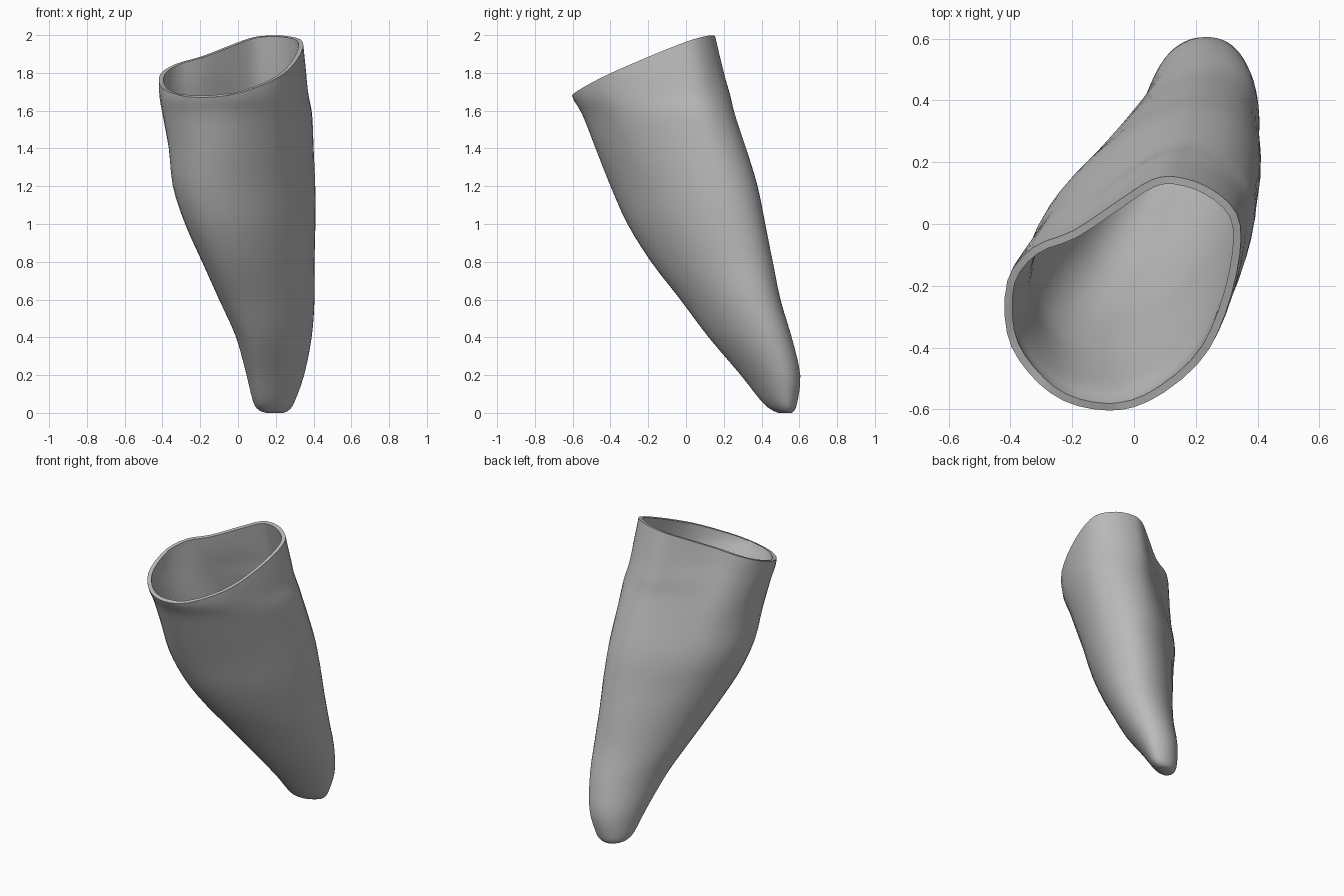
import bpy, bmesh
from math import sin, cos, pi
from mathutils import Vector

if "Cube" in bpy.data.objects:
    bpy.data.objects.remove(bpy.data.objects["Cube"])

grey = bpy.data.materials.new("plain grey")
grey.use_nodes = True
colour = (0.5, 0.5, 0.5, 1)
grey.diffuse_color = colour
grey.node_tree.nodes["Principled BSDF"].inputs["Base Color"].default_value = colour

# Mouth outline (x, y), counter-clockwise from the left
outline = [(-.41, -.2), (-.41, -.36), (-.34, -.48), (-.22, -.58), (-.08, -.61),
           (.04, -.58), (.19, -.46), (.28, -.3), (.335, -.1), (.33, .04),
           (.24, .13), (.13, .165), (.05, .15), (-.05, .08), (-.2, -.03), (-.33, -.09)]

# Height, then left, right, front and back limits of the section
levels = [(0, .15, .24, .49, .56), (.015, .11, .27, .455, .575), (.06, .08, .3, .4, .59),
          (.2, .045, .35, .29, .605), (.4, -.01, .39, .12, .56), (.6, -.1, .405, -.03, .5),
          (.8, -.19, .405, -.185, .46), (1, -.28, .41, -.31, .42), (1.2, -.345, .41, -.4, .38),
          (1.4, -.365, .4, -.48, .32), (1.58, -.395, .39, -.55, .26), (1.68, -.41, .37, -.605, .235),
          (1.8, -.41, .355, -.615, .2), (2.05, -.4, .33, -.61, .14)]


def smooth_path(points, steps, closed):
    """Sample a smooth curve through the points."""
    pts = [Vector(p) for p in points]
    n = len(pts)
    at = (lambda i: pts[i % n]) if closed else (lambda i: pts[max(0, min(n - 1, i))])
    result = []
    for i in range(n if closed else n - 1):
        a, b, c, d = (at(i + k) for k in (-1, 0, 1, 2))
        for s in range(steps):
            t = s / steps
            result.append(b + (c - a) * (t / 2) + (a * 2 - b * 5 + c * 4 - d) * (t * t / 2)
                          + (b * 3 - a - c * 3 + d) * (t ** 3 / 2))
    return result if closed else result + [pts[-1]]


# Mouth shape scaled to a unit box
lo = [min(p[k] for p in outline) for k in (0, 1)]
hi = [max(p[k] for p in outline) for k in (0, 1)]
mouth = [Vector([(p[k] - lo[k]) / (hi[k] - lo[k]) for k in (0, 1)])
         for p in smooth_path(outline, 3, True)]
count = len(mouth)


def section(z):
    """Unit-box outline: a slanted oval low down, turning into the mouth shape."""
    blend = max(0, min(1, (z - .7) / 1.1)) ** 2
    slant = .38 + .12 * min(z, 1)
    lopsided = .2 * max(0, 1 - z)
    shape = []
    for i, p in enumerate(mouth):
        t = pi + 2 * pi * (i - 3) / count
        oval = Vector((.5 + .5 * cos(t), .5 + .5 * sin(t + slant - lopsided * sin(t))))
        shape.append(oval.lerp(p, blend))
    return shape


# Loft the outer wall
bm = bmesh.new()
rings = []
for z, x0, x1, y0, y1 in smooth_path(levels, 3, False):
    rings.append([bm.verts.new((x0 + u * (x1 - x0), y0 + v * (y1 - y0), max(z, 0)))
                  for u, v in section(z)])
for low, high in zip(rings, rings[1:]):
    for i in range(count):
        j = (i + 1) % count
        bm.faces.new((low[i], low[j], high[j], high[i]))
bm.faces.new(rings[0][::-1])

# Slice the open mouth at a slant
bmesh.ops.bisect_plane(bm, geom=bm.verts[:] + bm.edges[:] + bm.faces[:],
                       plane_co=(0, 0, 1.92), plane_no=(-.13, -.385, 1), clear_outer=True)
bmesh.ops.recalc_face_normals(bm, faces=bm.faces)

mesh = bpy.data.meshes.new("hollow_horn")
bm.to_mesh(mesh)
bm.free()
mesh.materials.append(grey)
horn = bpy.data.objects.new("hollow_horn", mesh)
bpy.context.collection.objects.link(horn)

# Wall thickness, kept inside the outer surface
wall = horn.modifiers.new("wall", "SOLIDIFY")
wall.thickness = .025
wall.offset = -1

bpy.context.view_layer.objects.active = horn
horn.select_set(True)
bpy.ops.object.modifier_apply(modifier="wall")
bpy.ops.object.shade_smooth_by_angle(angle=.7)
